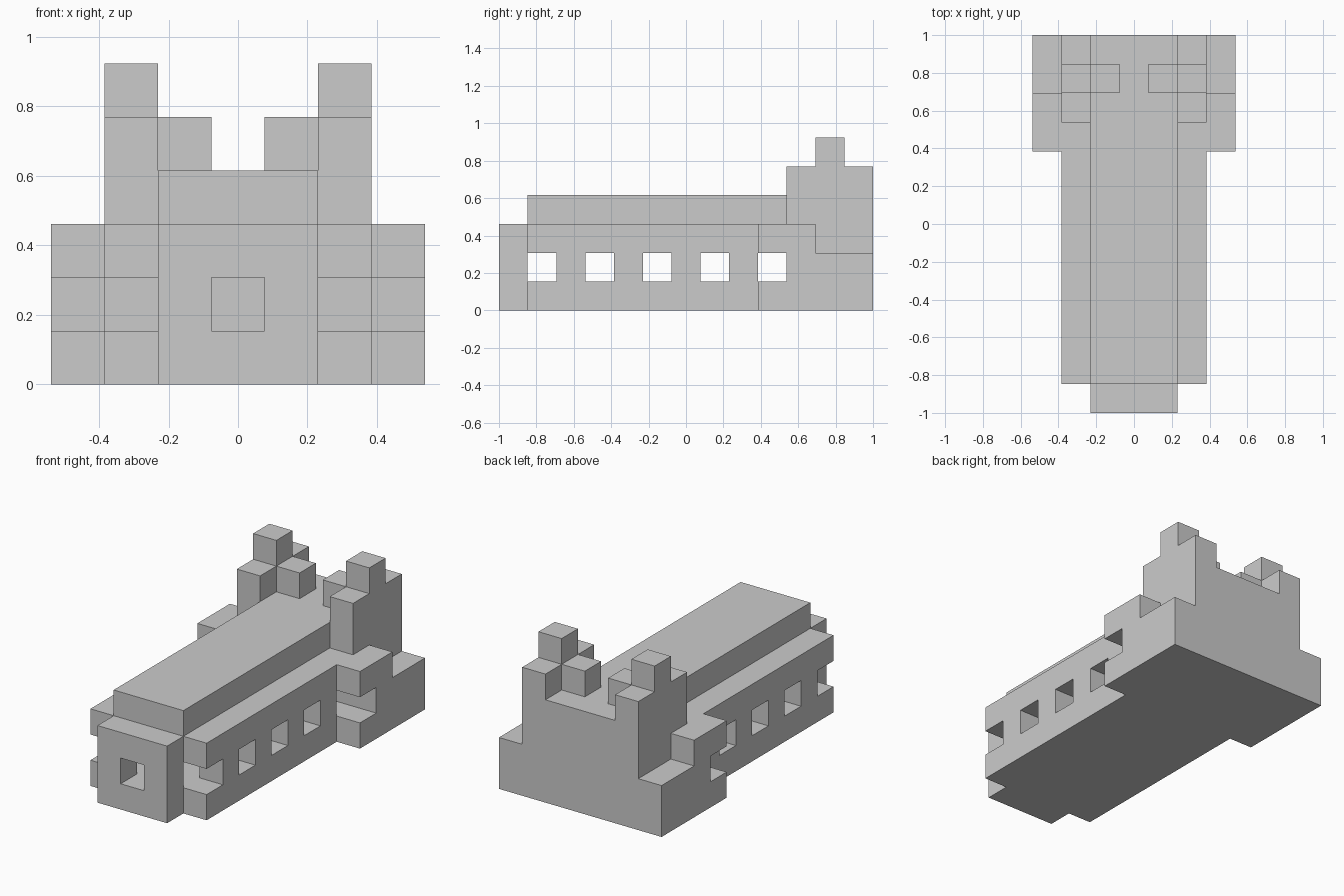
import bpy
import bmesh
from mathutils import Vector

cube = bpy.data.objects.get("Cube")
if cube:
    bpy.data.objects.remove(cube, do_unlink=True)

U = 2 / 13                      # edge of one building block
ORIGIN = Vector((-3.5, -6.5, 0))

stone = bpy.data.materials.new("plain_grey")
stone.use_nodes = True
GREY = (0.6, 0.6, 0.6, 1)
stone.diffuse_color = GREY
stone.node_tree.nodes["Principled BSDF"].inputs["Base Color"].default_value = GREY


def block(x, y, z):
    """Cells in half-open ranges along each axis."""
    return {(i, j, k) for i in range(*x) for j in range(*y) for k in range(*z)}


def mirror(cells):
    return {(6 - i, j, k) for i, j, k in cells}


# Solid parts, in block units
parts = {
    "floor": block((1, 6), (1, 13), (0, 1)),
    "front_wall": block((2, 5), (0, 1), (0, 3)) - {(3, 0, 1)},
    "back_wall": block((1, 6), (12, 13), (1, 3)),
    "roof": block((2, 5), (1, 13), (3, 4)),
}

# Window openings run through the side walls at every second block
windows = block((0, 7), (1, 10), (1, 2))
windows = {c for c in windows if c[1] % 2 == 1}

side_parts = {
    "side_wall": block((1, 2), (1, 12), (1, 3)) - windows,
    "side_wing": (block((0, 1), (9, 13), (0, 2))
                  | block((0, 1), (9, 11), (2, 3))) - windows,
    "tower": (block((1, 2), (10, 13), (3, 5))
              | {(1, 11, 5), (2, 11, 4)}),
}
for name, cells in side_parts.items():
    parts["right_" + name] = cells
    parts["left_" + name] = mirror(cells)

everything = set().union(*parts.values())


def build(name, cells):
    """Make a part from its cells, skipping faces hidden against other cells."""
    bm = bmesh.new()
    verts = {}

    def corner(p):
        key = tuple(round(c) for c in p)
        if key not in verts:
            verts[key] = bm.verts.new((Vector(key) + ORIGIN) * U)
        return verts[key]

    for cell in sorted(cells):
        base = Vector(cell)
        for axis in range(3):
            a, b = Vector(), Vector()
            a[(axis + 1) % 3] = 1
            b[(axis + 2) % 3] = 1
            for side in (0, 1):
                step = Vector()
                step[axis] = 2 * side - 1
                if tuple(int(c) for c in base + step) in everything:
                    continue
                o = base.copy()
                o[axis] += side
                loop = [o, o + a, o + a + b, o + b]
                if not side:
                    loop.reverse()
                bm.faces.new([corner(p) for p in loop])

    # Merge the flat cell faces into large panels
    bmesh.ops.dissolve_limit(bm, angle_limit=0.01, verts=bm.verts[:], edges=bm.edges[:])
    mesh = bpy.data.meshes.new(name)
    bm.to_mesh(mesh)
    bm.free()
    mesh.materials.append(stone)
    bpy.context.collection.objects.link(bpy.data.objects.new(name, mesh))


for part_name, part_cells in parts.items():
    build(part_name, part_cells)
